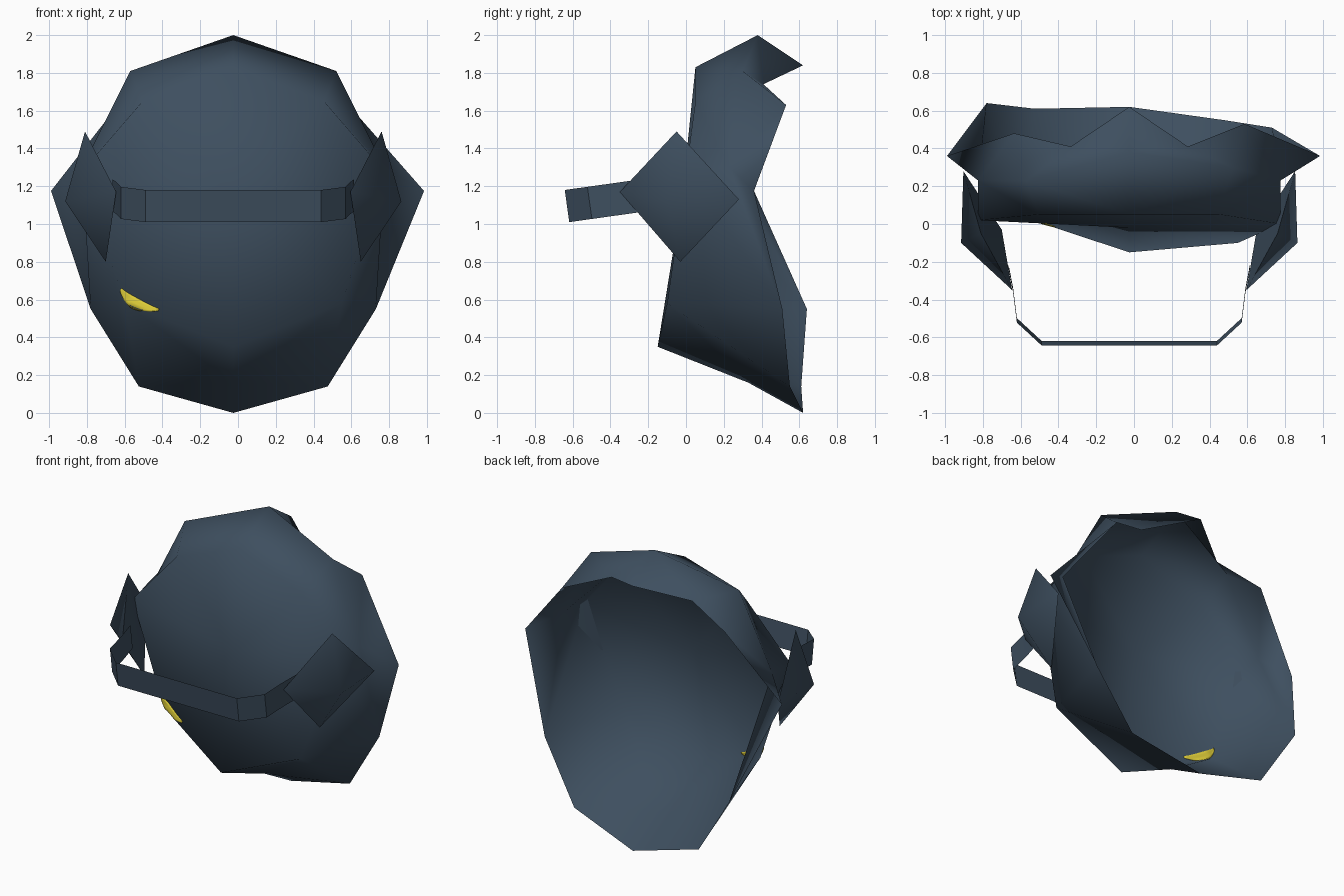
import bpy, bmesh, math
from mathutils import Vector
from mathutils.bvhtree import BVHTree

if "Cube" in bpy.data.objects:
    bpy.data.objects.remove(bpy.data.objects["Cube"], do_unlink=True)

AXIS = -0.025  # symmetry plane of the whole piece


def material(name, rgb):
    m = bpy.data.materials.new(name)
    m.use_nodes = True
    m.diffuse_color = (*rgb, 1)
    m.node_tree.nodes["Principled BSDF"].inputs["Base Color"].default_value = (*rgb, 1)
    return m


steel = material("blue grey steel", (0.048, 0.078, 0.115))
yellow = material("yellow paint", (0.72, 0.6, 0.04))


def add_part(name, points, faces, mat, angle, thickness=0):
    bm = bmesh.new()
    verts = [bm.verts.new(p) for p in points]
    for f in faces:
        bm.faces.new([verts[i] for i in f])
    bmesh.ops.recalc_face_normals(bm, faces=bm.faces)
    mesh = bpy.data.meshes.new(name)
    bm.to_mesh(mesh)
    bm.free()
    mesh.materials.append(mat)
    ob = bpy.data.objects.new(name, mesh)
    bpy.context.collection.objects.link(ob)
    bpy.ops.object.select_all(action="DESELECT")
    ob.select_set(True)
    bpy.context.view_layer.objects.active = ob
    bpy.ops.object.shade_smooth_by_angle(angle=math.radians(angle))
    if thickness:
        mod = ob.modifiers.new("thickness", "SOLIDIFY")
        mod.thickness = thickness
        mod.offset = 0
    return ob


# Shell: half width, depth on the left, depth on the right, height
half = {
    "peak": (0, 0.38, 0.38, 2.0),
    "shoulder": (0.545, 0.30, 0.23, 1.81),
    "flank": (0.80, 0.23, 0.23, 1.30),
    "brow": (0, 0.05, 0.05, 1.83),
    "temple": (0.48, 0.05, 0.05, 1.65),
    "waist": (0.80, 0.0, 0.02, 1.28),
    "jaw": (0.575, -0.10, 0.04, 0.58),
    "chin": (0, -0.15, -0.15, 0.35),
    "middle": (0, -0.02, -0.02, 1.15),
    "under": (0, 0.33, 0.33, 0.16),
    "rim_top": (0, 0.62, 0.62, 1.84),
    "rim_notch": (0.31, 0.41, 0.41, 1.74),
    "rim_upper": (0.61, 0.53, 0.48, 1.63),
    "rim_side": (0.965, 0.36, 0.36, 1.175),
    "rim_lower": (0.755, 0.51, 0.64, 0.55),
    "rim_base": (0.50, 0.55, 0.61, 0.14),
    "rim_bottom": (0, 0.62, 0.62, 0.0),
}
WIDER_LEFT = {"rim_side": 0.045}  # the left wing reaches a little further
half_faces = [
    "middle brow temple", "middle temple waist", "middle waist jaw",
    "middle jaw chin", "brow peak shoulder", "brow shoulder temple",
    "temple shoulder flank", "temple flank waist",
    "peak rim_top rim_notch", "peak rim_notch shoulder",
    "shoulder rim_notch rim_upper", "shoulder rim_upper flank",
    "rim_upper rim_side flank", "flank rim_side rim_lower",
    "flank rim_lower waist", "waist rim_lower jaw",
    "jaw rim_lower rim_base", "jaw rim_base under", "jaw under chin",
    "under rim_base rim_bottom",
]
points, index = [], {}
for side in (1, -1):
    for key, (w, y_left, y_right, z) in half.items():
        if side == -1 and w == 0:
            index[key, side] = index[key, 1]
            continue
        index[key, side] = len(points)
        if side == 1:
            w += WIDER_LEFT.get(key, 0)
        points.append((AXIS + side * w, y_left if side == 1 else y_right, z))
faces = [[index[k, s] for k in f.split()] for s in (1, -1) for f in half_faces]
add_part("shell", points, faces, steel, 180)

# Diamond side pads with a softly raised outer face
for side, name in ((1, "left_pad"), (-1, "right_pad")):
    pad = [(0.785, -0.05, 1.49), (0.62, -0.35, 1.17), (0.675, -0.03, 0.80),
           (0.878, 0.28, 1.13), (0.89, -0.10, 1.12)]
    pad = [(AXIS + side * x, y, z) for x, y, z in pad]
    pad_faces = [(i, (i + 1) % 4, 4) for i in range(4)] + [(0, 1, 2), (0, 2, 3)]
    add_part(name, pad, pad_faces, steel, 85)

# Strap: a thin flat band bent around the front, rising toward the pads
half_path = [(0.64, -0.22), (0.615, -0.35), (0.595, -0.51), (0.465, -0.63)]
path = half_path + [(-x, y) for x, y in reversed(half_path)]
band = []
for x, y in path:
    low = 1.01 + (y + 0.63) * 0.14
    band += [(AXIS + x, y + 0.012, low), (AXIS + x, y - 0.012, low + 0.17)]
band_faces = [(2 * i, 2 * i + 1, 2 * i + 3, 2 * i + 2) for i in range(len(path) - 1)]
add_part("strap", band, band_faces, steel, 20)

# Painted crescent laid onto the lower right of the shell
tree = BVHTree.FromPolygons([Vector(p) for p in points], faces)
a, b, c = Vector((-0.62, 0.655)), Vector((-0.575, 0.565)), Vector((-0.42, 0.545))
STEPS, ROWS = 16, 4
mark = []
for i in range(STEPS + 1):
    t = i / STEPS
    mid = a * (1 - t) ** 2 + b * 2 * t * (1 - t) + c * t * t
    width = 0.012 + 0.04 * math.sin(math.pi * t)
    for j in range(ROWS + 1):
        off = (j / ROWS - 0.5) * width
        x, z = mid.x + off * 0.5, mid.y + off
        hit = tree.ray_cast(Vector((x, -2, z)), Vector((0, 1, 0)))[0]
        mark.append((x, hit.y if hit else 0.02, z))
R = ROWS + 1
mark_faces = [(i * R + j, i * R + j + 1, (i + 1) * R + j + 1, (i + 1) * R + j)
              for i in range(STEPS) for j in range(ROWS)]
add_part("painted_crescent", mark, mark_faces, yellow, 60, 0.009)
